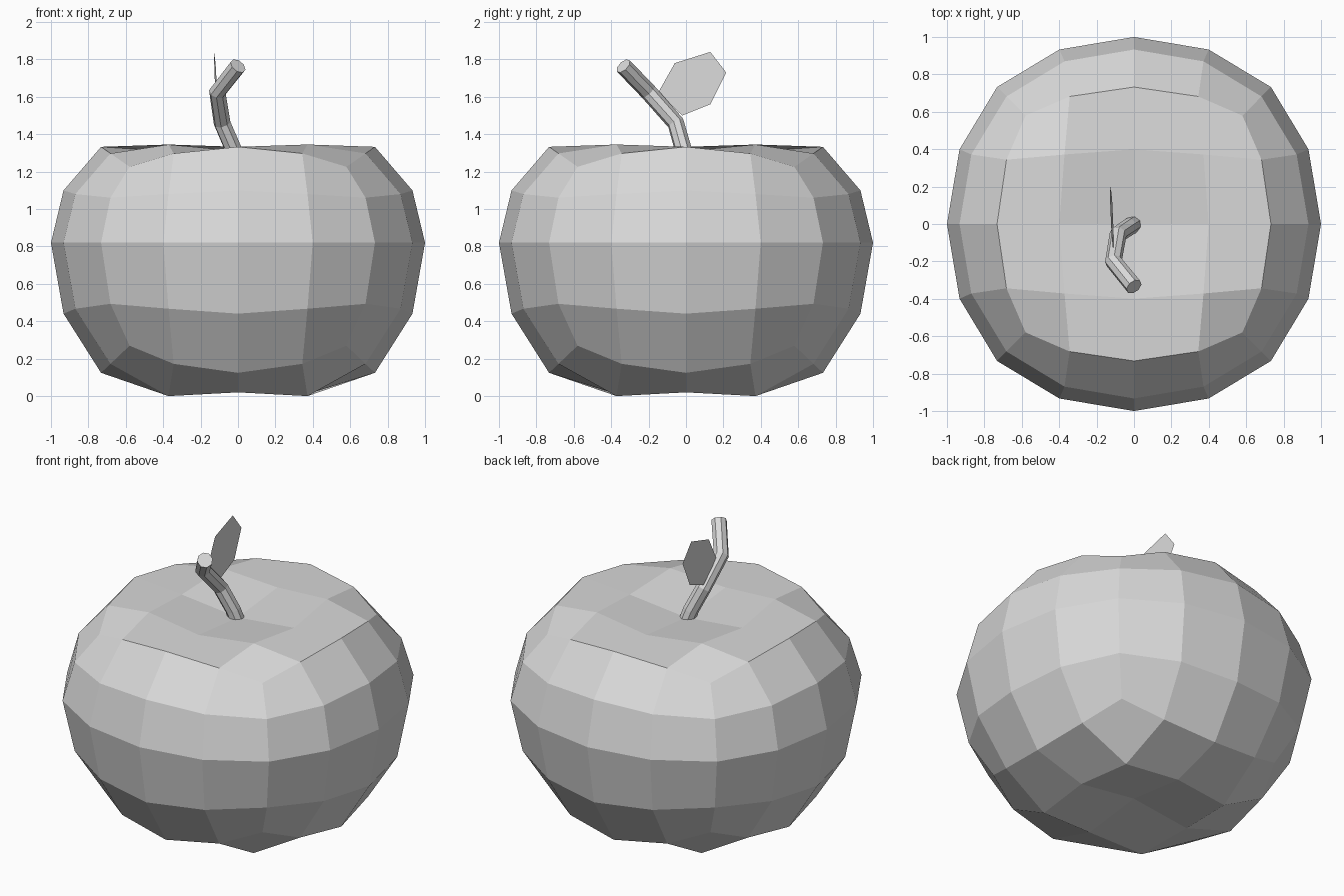
import bpy
import bmesh
from mathutils import Vector

cube = bpy.data.objects.get("Cube")
if cube:
    bpy.data.objects.remove(cube, do_unlink=True)

# One plain grey for every part
grey = bpy.data.materials.new("plain grey")
grey.use_nodes = True
grey.diffuse_color = (0.7, 0.7, 0.7, 1)
shader = next(n for n in grey.node_tree.nodes if n.type == "BSDF_PRINCIPLED")
shader.inputs["Base Color"].default_value = grey.diffuse_color


def add_object(name, data):
    obj = bpy.data.objects.new(name, data)
    bpy.context.collection.objects.link(obj)
    data.materials.append(grey)
    bpy.ops.object.select_all(action="DESELECT")
    obj.select_set(True)
    bpy.context.view_layer.objects.active = obj
    return obj


def mesh_from(name, bm):
    mesh = bpy.data.meshes.new(name)
    bm.to_mesh(mesh)
    bm.free()
    return add_object(name, mesh)


# Fruit body: a twice-smoothed cube, squashed above and dimpled at both ends
bm = bmesh.new()
bmesh.ops.create_cube(bm, size=2)
body = mesh_from("fruit_body", bm)
smooth = body.modifiers.new("Rounding", "SUBSURF")
smooth.levels = smooth.render_levels = 2
smooth.use_limit_surface = False
bpy.ops.object.modifier_apply(modifier=smooth.name)

MIDDLE = 0.82
TOP_DENT = [1.27, 1.31, 1.345]       # centre, edge middle, corner of the dimple
BOTTOM_DENT = [0.07, 0.02, 0.0]
radius = max(v.co.x for v in body.data.vertices)
for v in body.data.vertices:
    v.co /= radius
    x, y, z = v.co
    if max(abs(x), abs(y)) < 0.45 and abs(z) > 0.8:
        ring = (abs(x) > 0.2) + (abs(y) > 0.2)
        v.co.z = (TOP_DENT if z > 0 else BOTTOM_DENT)[ring]
    else:
        v.co.z = MIDDLE + z * (0.7 if z > 0 else 0.95)
body.data.polygons.foreach_set("use_smooth", [False] * len(body.data.polygons))

# Bent stem swept along a short path
path = [(0, 0, 1.24), (-0.025, -0.015, 1.32), (-0.085, -0.055, 1.46),
        (-0.11, -0.2, 1.625), (0, -0.335, 1.765)]
curve = bpy.data.curves.new("stem", "CURVE")
curve.dimensions = "3D"
curve.bevel_depth = 0.046
curve.bevel_resolution = 2
curve.use_fill_caps = True
spline = curve.splines.new("POLY")
spline.points.add(len(path) - 1)
spline.use_smooth = False
for point, co in zip(spline.points, path):
    point.co = (*co, 1)
stem = add_object("stem", curve)
bpy.ops.object.convert(target="MESH")
stem = bpy.context.object
stem.data.polygons.foreach_set("use_smooth", [False] * len(stem.data.polygons))

# Flat six-sided leaf beside the stem
outline = [(-0.15, 1.62), (-0.02, 1.5), (0.13, 1.56),
           (0.215, 1.73), (0.13, 1.84), (-0.06, 1.78)]
bm = bmesh.new()
corners = [bm.verts.new(Vector((-0.117 - 0.03 * y - 0.04 * (z - 1.66), y, z)))
           for y, z in outline]
bm.faces.new(corners)
leaf = mesh_from("leaf", bm)
